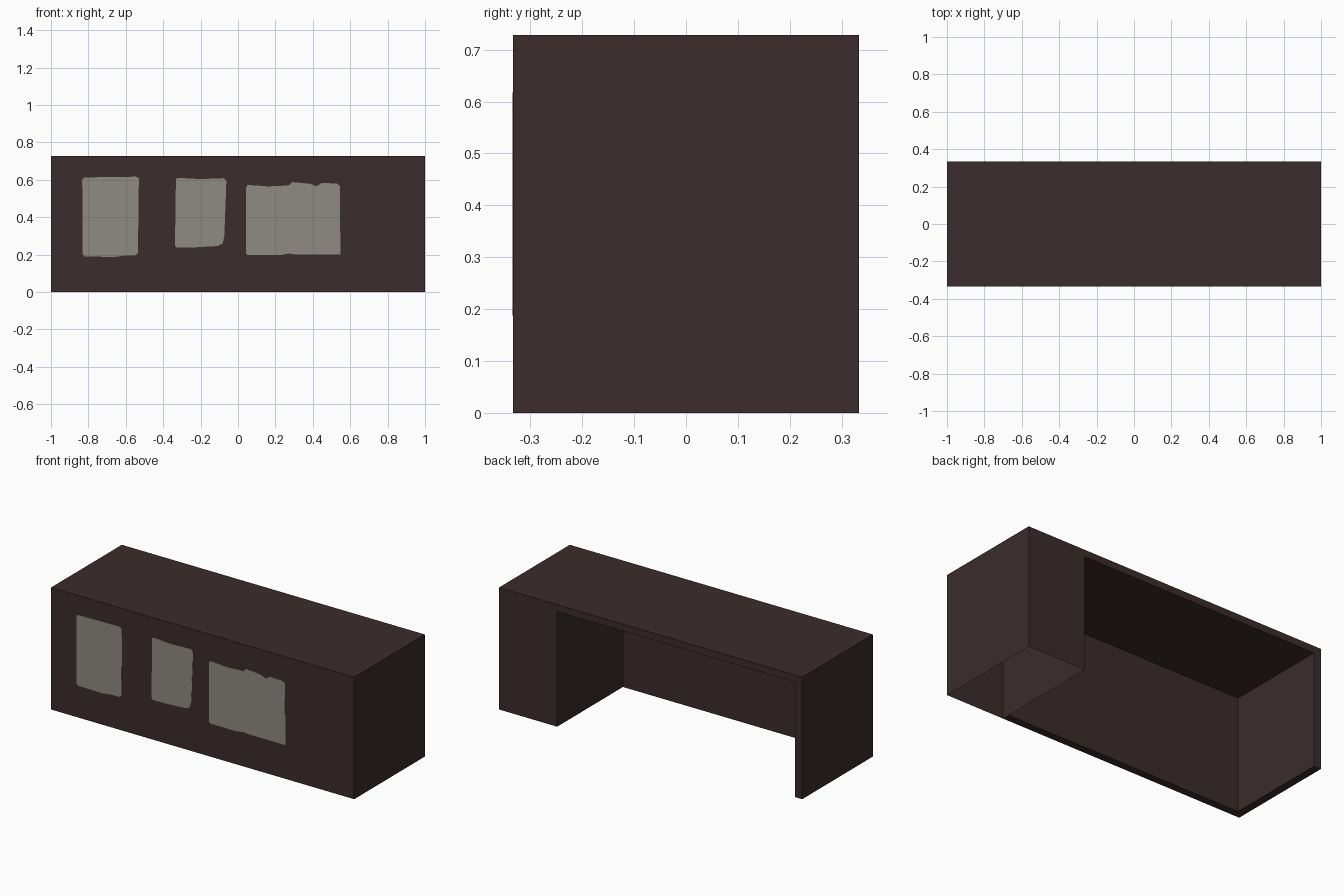
import bpy, bmesh
from mathutils import Vector

if "Cube" in bpy.data.objects:
    bpy.data.objects.remove(bpy.data.objects["Cube"])


def material(name, rgb):
    m = bpy.data.materials.new(name)
    m.diffuse_color = (*rgb, 1)
    m.use_nodes = True
    m.node_tree.nodes["Principled BSDF"].inputs["Base Color"].default_value = m.diffuse_color
    return m


wood = material("dark_wood", (0.044, 0.025, 0.026))
paper = material("grey_paper", (0.275, 0.254, 0.227))


def finish(name, bm, mat):
    me = bpy.data.meshes.new(name)
    bm.to_mesh(me)
    bm.free()
    me.materials.append(mat)
    ob = bpy.data.objects.new(name, me)
    bpy.context.collection.objects.link(ob)
    return ob


def panels(name, specs):
    """Sheet panels: (lower corner, upper corner, facing); one axis is flat."""
    bm = bmesh.new()
    for lo, hi, facing in specs:
        a = next(i for i in range(3) if lo[i] == hi[i])
        u, v = [i for i in range(3) if i != a]
        verts = []
        for cu, cv in ((lo, lo), (hi, lo), (hi, hi), (lo, hi)):
            p = list(lo)
            p[u], p[v] = cu[u], cv[v]
            verts.append(bm.verts.new(p))
        f = bm.faces.new(verts)
        f.normal_update()
        if f.normal[a] * facing < 0:
            f.normal_flip()
    bmesh.ops.remove_doubles(bm, verts=bm.verts, dist=1e-5)
    return finish(name, bm, wood)


# Outer size and knee-space opening
X, Y, H = 1.0, 0.333, 0.728
L, R, F, T = -0.953, 0.617, -0.287, 0.686

# Outer casing, open under the cabinet
panels("desk_casing", [
    ((-X, -Y, H), (X, Y, H), 1),         # worktop
    ((-X, -Y, 0), (X, -Y, H), -1),       # front
    ((X, -Y, 0), (X, Y, H), 1),          # right side
    ((-X, -Y, 0), (-X, Y, H), -1),       # left side
    ((R, Y, 0), (X, Y, H), 1),           # cabinet back
    ((L, Y, T), (R, Y, H), 1),           # worktop back edge
    ((-X, Y, 0), (L, Y, H), 1),          # left panel back edge
])

# Inside of the knee space and the panel undersides
panels("knee_space", [
    ((R, -Y, 0), (R, Y, T), -1),         # cabinet wall
    ((L, F, 0), (L, Y, T), 1),           # left inner wall
    ((L, F, 0), (R, F, T), 1),           # front inner wall
    ((L, F, T), (R, Y, T), -1),          # worktop underside
    ((-X, -Y, 0), (R, F, 0), -1),        # front panel foot
    ((-X, F, 0), (L, Y, 0), -1),         # left panel foot
])


# Paper sheets on the front, as thin plates with worn edges
def sheet(name, outline):
    bm = bmesh.new()
    face = bm.faces.new([bm.verts.new((x, -Y, z)) for x, z in outline])
    out = bmesh.ops.extrude_face_region(bm, geom=[face])
    moved = [g for g in out["geom"] if isinstance(g, bmesh.types.BMVert)]
    bmesh.ops.translate(bm, verts=moved, vec=Vector((0, -0.0015, 0)))
    bmesh.ops.recalc_face_normals(bm, faces=bm.faces)
    finish(name, bm, paper)


sheet("left_paper", [
    (-.833, .602), (-.82, .613), (-.545, .617), (-.53, .608), (-.535, .21),
    (-.548, .197), (-.62, .194), (-.655, .188), (-.82, .19), (-.83, .2)])
sheet("middle_paper", [
    (-.332, .605), (-.32, .611), (-.2, .604), (-.075, .609), (-.062, .595),
    (-.073, .30), (-.082, .26), (-.11, .246), (-.25, .238), (-.33, .238),
    (-.337, .25)])
sheet("right_paper", [
    (.043, .555), (.05, .573), (.16, .565), (.27, .57), (.29, .588),
    (.38, .58), (.42, .566), (.45, .584), (.53, .58), (.544, .568),
    (.548, .202), (.30, .202), (.27, .206), (.23, .198), (.05, .198),
    (.042, .21)])
